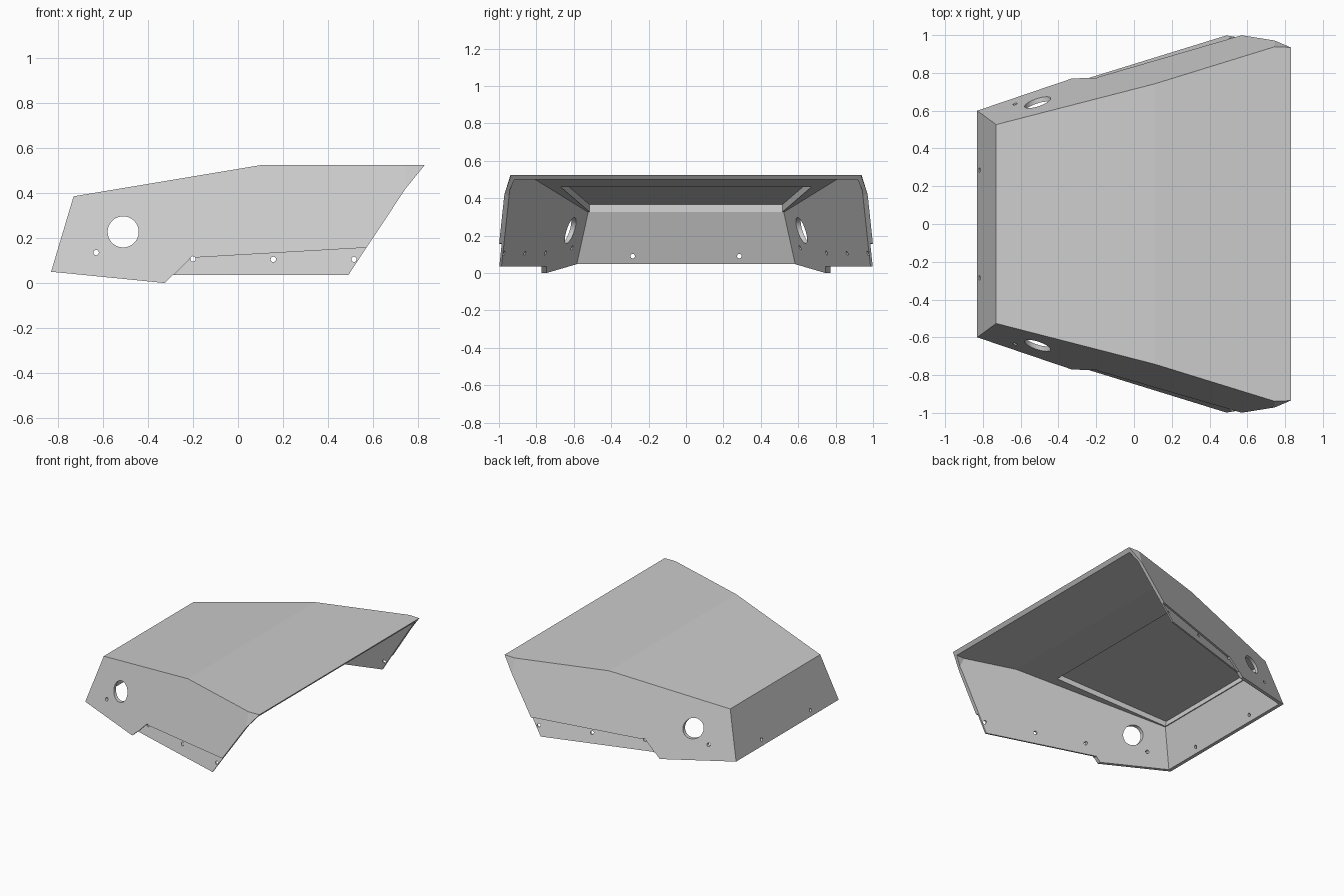
import bpy, bmesh
from mathutils import Vector, Matrix

default = bpy.data.objects.get("Cube")
if default:
    bpy.data.objects.remove(default, do_unlink=True)

grey = bpy.data.materials.new("plain_grey")
grey.use_nodes = True
colour = (0.6, 0.6, 0.6, 1)
grey.diffuse_color = colour
grey.node_tree.nodes["Principled BSDF"].inputs["Base Color"].default_value = colour


def side(inset):
    """Half width of the sloped side plane, trimmed at the upper open corner."""
    def half_width(x, z):
        trim = 0.35 * max(0, x - 0.745) if z > 0.45 else 0
        return 0.872 + 0.309 * x - 0.312 * z - inset - trim
    return half_width


def finish(name, bm):
    bmesh.ops.recalc_face_normals(bm, faces=bm.faces)
    mesh = bpy.data.meshes.new(name)
    bm.to_mesh(mesh)
    bm.free()
    mesh.materials.append(grey)
    obj = bpy.data.objects.new(name, mesh)
    bpy.context.collection.objects.link(obj)
    return obj


def prism(name, profile, low, high, corner=False):
    """Side profile (x, z) spanned between two width functions."""
    bm = bmesh.new()
    a = [bm.verts.new((x, low(x, z), z)) for x, z in profile]
    b = [bm.verts.new((x, high(x, z), z)) for x, z in profile]
    for i in range(len(profile)):
        j = (i + 1) % len(profile)
        bm.faces.new((a[i], a[j], b[j], b[i]))
    for ring in (a, b):
        if corner:
            bm.faces.new(ring[:-1])
            bm.faces.new((ring[-2], ring[-1], ring[0]))
        else:
            bm.faces.new(ring)
    return finish(name, bm)


def drill(name, centre, radius, depth, axis, segments):
    bm = bmesh.new()
    bmesh.ops.create_cone(bm, cap_ends=True, segments=segments, radius1=radius,
                          radius2=radius, depth=depth)
    turn = Matrix.Rotation(1.5707963, 4, axis)
    bmesh.ops.transform(bm, matrix=Matrix.Translation(centre) @ turn, verts=bm.verts)
    return finish(name, bm)


def cut(target, cutter):
    cutter.hide_render = True
    mod = target.modifiers.new("cut", "BOOLEAN")
    mod.operation = "DIFFERENCE"
    mod.solver = "EXACT"
    mod.object = cutter
    bpy.context.view_layer.objects.active = target
    bpy.ops.object.modifier_apply(modifier=mod.name)
    bpy.data.objects.remove(cutter, do_unlink=True)


# Outer body
outer, inner = side(0), side(0.026)
shell = prism("hood_shell",
              [(0.745, 0.42), (0.57, 0.157), (0.49, 0.035), (-0.29, 0.035),
               (-0.325, 0.0), (-0.83, 0.05), (-0.73, 0.385), (0.11, 0.525),
               (0.745, 0.525), (0.83, 0.525)],
              lambda x, z: -outer(x, z), outer, corner=True)

# Hollow, open below and at the wide end
cut(shell, prism("hollow",
                 [(0.77, 0.40), (0.65, 0.157), (0.6, -0.05), (-0.83, -0.05),
                  (-0.718, 0.325), (0.375, 0.5), (0.745, 0.5), (0.86, 0.5)],
                 lambda x, z: -inner(x, z), inner, corner=True))

# Shallow pocket in the sloped ceiling, square to the roof
slope = Vector((0.987, 0, 0.16))
normal = Vector((-0.16, 0, 0.987))
bm = bmesh.new()
rings = []
for offset in (-0.03, 0.04):
    ring = []
    for x, y in ((-0.712, -0.515), (0.122, -0.67), (0.122, 0.67), (-0.712, 0.515)):
        base = Vector((x, y, 0.5 + 0.16 * (x - 0.375)))
        ring.append(bm.verts.new(base + normal * offset))
    rings.append(ring)
    bm.faces.new(ring)
for i in range(4):
    j = (i + 1) % 4
    bm.faces.new((rings[0][i], rings[0][j], rings[1][j], rings[1][i]))
cut(shell, finish("ceiling_pocket", bm))

# Recessed flange along the lower edge of both sides
flange = [(-0.30, 0.02), (-0.21, 0.112), (0.64, 0.161), (0.6, 0.02)]
step, clear = side(0.014), side(-0.1)
cut(shell, prism("left_step", flange, step, clear))
cut(shell, prism("right_step", flange, lambda x, z: -clear(x, z),
                 lambda x, z: -step(x, z)))

# Large side opening and screw holes through both sides
cut(shell, drill("side_opening", (-0.51, 0, 0.227), 0.069, 3, "X", 40))
for x, z in ((-0.63, 0.135), (-0.2, 0.107), (0.157, 0.105), (0.515, 0.105)):
    cut(shell, drill("side_hole", (x, 0, z), 0.012, 3, "X", 16))

# Screw holes in the narrow end wall
for y in (-0.285, 0.285):
    cut(shell, drill("end_hole", (-0.8, y, 0.09), 0.012, 0.3, "Y", 16))
